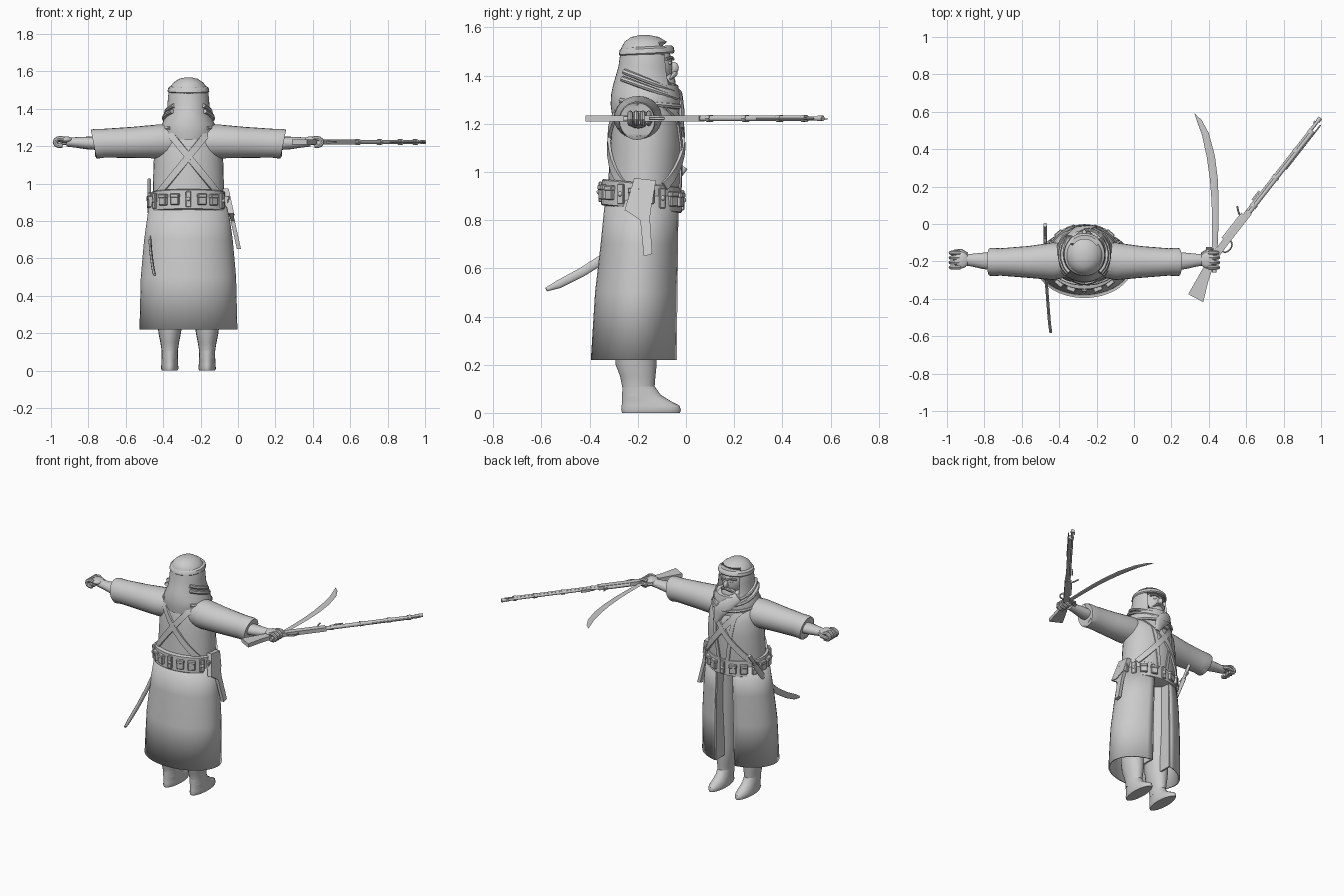
import bpy, bmesh
from math import sin, cos, pi, sqrt, radians
from mathutils import Vector, Matrix

if "Cube" in bpy.data.objects:
    bpy.data.objects.remove(bpy.data.objects["Cube"])

CX, CY = -0.265, -0.17
UP = Vector((0, 0, 1))
grey = bpy.data.materials.new("plain_grey")
grey.use_nodes = True
grey.diffuse_color = (0.6, 0.6, 0.6, 1)
grey.node_tree.nodes["Principled BSDF"].inputs["Base Color"].default_value = (0.6, 0.6, 0.6, 1)


def finish(name, bm, angle=40):
    bmesh.ops.recalc_face_normals(bm, faces=bm.faces)
    me = bpy.data.meshes.new(name)
    bm.to_mesh(me)
    bm.free()
    me.materials.append(grey)
    for p in me.polygons:
        p.use_smooth = True
    me.set_sharp_from_angle(angle=radians(angle))
    ob = bpy.data.objects.new(name, me)
    bpy.context.collection.objects.link(ob)
    return ob


def skin(name, rings, closed=True, caps=True):
    """Bridge rings of points into a surface."""
    bm = bmesh.new()
    rows = [[bm.verts.new(p) for p in r] for r in rings]
    n = len(rows[0])
    for a, b in zip(rows, rows[1:]):
        for i in range(n if closed else n - 1):
            j = (i + 1) % n
            bm.faces.new((a[i], a[j], b[j], b[i]))
    if caps:
        bm.faces.new(rows[0])
        bm.faces.new(rows[-1])
    return finish(name, bm)


def loft(name, rings, n=32, cx=CX, tilt=0, gap=0, caps=True, shape=None):
    """Stack ellipses (z, centre y, radius x, radius y); gap opens the +y side."""
    out = []
    for z, cy, rx, ry in rings:
        row = []
        for i in range(n):
            a = pi / 2 + (gap + (2 * pi - 2 * gap) * i / (n - 1) if gap else 2 * pi * i / n)
            x, y = rx * cos(a), ry * sin(a)
            if shape:
                x, y = shape(x, y, z)
            row.append((cx + x, cy + y, z + tilt * y))
        out.append(row)
    return skin(name, out, closed=not gap, caps=caps and not gap)


def sweep(name, pts, w, t, up=UP, n=12):
    """Sweep an ellipse (or a rectangle when n is 4) along a path."""
    pts = [Vector(p) for p in pts]
    k = len(pts)
    w = w if isinstance(w, list) else [w] * k
    t = t if isinstance(t, list) else [t] * k
    rings = []
    for i, p in enumerate(pts):
        tan = (pts[min(i + 1, k - 1)] - pts[max(i - 1, 0)]).normalized()
        u = up(p) if callable(up) else Vector(up)
        side = tan.cross(u).normalized()
        u = side.cross(tan)
        f, off = (sqrt(2), pi / 4) if n == 4 else (1, 0)
        rings.append([p + side * w[i] * f * cos(off + 2 * pi * j / n)
                      + u * t[i] * f * sin(off + 2 * pi * j / n) for j in range(n)])
    return skin(name, rings)


def plate(name, outline, thick, mat):
    """Extrude a flat outline, centred on its plane, then place it."""
    r = [[mat @ Vector((x, y, s * thick / 2)) for x, y in outline] for s in (-1, 1)]
    return skin(name, r)


def ball(name, loc, size, rot=Matrix()):
    bm = bmesh.new()
    bmesh.ops.create_uvsphere(bm, u_segments=20, v_segments=12, radius=1,
                              matrix=Matrix.Translation(loc) @ rot @ Matrix.Diagonal((*size, 1)))
    return finish(name, bm)


def box(name, loc, size, rot=Matrix()):
    bm = bmesh.new()
    bmesh.ops.create_cube(bm, size=1, matrix=Matrix.Translation(loc) @ rot @ Matrix.Diagonal((*size, 1)))
    bmesh.ops.bevel(bm, geom=bm.edges[:], offset=0.004, segments=1, affect='EDGES')
    return finish(name, bm, 30)


# Torso and open-fronted skirt
TORSO = [(0.84, -.18, .2, .15), (0.97, -.172, .19, .15), (1.1, -.165, .187, .15),
         (1.2, -.165, .18, .142), (1.27, -.172, .165, .118), (1.31, -.18, .12, .09), (1.34, -.18, .07, .07)]
loft("torso", TORSO)
skirt = loft("skirt", [(.22, -.2125, .257, .178), (.5, -.203, .25, .17), (.7, -.19, .232, .16),
                       (.9, -.18, .204, .15)], n=40, gap=0.3)
sol = skirt.modifiers.new("cloth", 'SOLIDIFY')
sol.thickness = 0.01
sol.offset = 0

# Folded skirt edges turning inward at the front
for s, side in ((-1, "right"), (1, "left")):
    path = [(CX + s * .073, -.043, .22), (CX + s * .07, -.04, .5), (CX + s * .062, -.038, .88)]
    sweep(side + "_skirt_fold", [Vector(p) - Vector((0, .045, 0)) for p in path], .006, .045, (0, 1, 0), 4)


def torso_at(z):
    for a, b in zip(TORSO, TORSO[1:]):
        if z <= b[0]:
            f = (z - a[0]) / (b[0] - a[0])
            return [a[i] + (b[i] - a[i]) * f for i in range(1, 4)]
    return TORSO[-1][1:]


def on_torso(dx, z, front, lift=0.008):
    cy, rx, ry = torso_at(z)
    return Vector((CX + dx, cy + front * (ry * sqrt(max(0, 1 - (dx / rx) ** 2)) + lift), z))


def outward(p):
    return Vector((p.x - CX, (p.y - CY) * 1.5, max(0, p.z - 1.22) * 2))


# Crossed shoulder straps, front and back
for s, side in ((-1, "right"), (1, "left")):
    half = [(s * (.165 - .275 * k / 10), .94 + .34 * k / 10) for k in range(11)]
    back = [on_torso(dx, z, -1) for dx, z in half]
    front = [on_torso(dx, z, 1) for dx, z in half]
    top = [Vector((CX - s * .115, CY - .01, 1.322))]
    sweep(side + "_strap", back + top + front[::-1], .018, .006, outward, 4)
    # Coat lapel
    sweep(side + "_lapel", [on_torso(s * (.03 + .05 * k / 8), .92 + .36 * k / 8, 1, .002)
                            for k in range(9)], .012, .005, outward, 4)

# Belt with buckles and pouches
loft("belt", [(.845, -.185, .2, .16), (.85, -.185, .208, .168), (.95, -.185, .202, .164),
              (.955, -.185, .194, .157)], tilt=-.1, n=40)
for i in range(18):
    a = 2 * pi * (i + .5) / 18
    x, y = .209 * cos(a), .17 * sin(a)
    rot = Matrix.Rotation(a - pi / 2, 4, 'Z')
    big = i % 3 != 1
    loc = (CX + x, -.185 + y, .9 - .1 * y)
    box("belt_pouch", loc, (.046, .024, .06) if big else (.03, .016, .085), rot)
    if big:
        box("pouch_flap", Vector(loc) + UP * .02, (.05, .032, .022), rot)
    else:
        ball("belt_stud", loc, (.012, .016, .012), rot)

# Legs and shoes
for s, side in ((-1, "right"), (1, "left")):
    loft(side + "_leg", [(.07, -.197, .043, .066), (.1, -.197, .042, .066), (.15, -.2, .05, .073),
                         (.2, -.207, .06, .085), (.28, -.21, .07, .088), (.55, -.19, .08, .09),
                         (.9, -.18, .085, .09)], n=20, cx=CX + s * .1)
    loft(side + "_shoe", [(0, -.145, .042, .12), (.012, -.145, .047, .124), (.03, -.147, .045, .12),
                          (.05, -.165, .044, .1), (.075, -.185, .043, .08), (.11, -.197, .043, .067)],
         n=24, cx=CX + s * .1)

# Arms, sleeves and gripping hands
for s, side in ((-1, "right"), (1, "left")):
    def arm(points):
        return [(CX + s * d, y, z) for d, y, z in points]
    sweep(side + "_sleeve", arm([(.08, -.19, 1.225), (.17, -.2, 1.225), (.3, -.203, 1.22),
                                 (.45, -.203, 1.216), (.495, -.203, 1.213), (.507, -.203, 1.212),
                                 (.5, -.203, 1.212), (.47, -.203, 1.212)]),
          [.09, .1, .085, .073, .076, .073, .062, .055],
          [.09, .09, .083, .077, .08, .077, .064, .055], n=24)
    sweep(side + "_forearm", arm([(.47, -.2, 1.215), (.54, -.197, 1.217), (.6, -.193, 1.22), (.65, -.19, 1.222)]),
          [.048, .044, .034, .03], [.036, .034, .028, .024], n=16)
    ball(side + "_palm", (CX + s * .66, -.193, 1.235), (.042, .045, .018))
    for k in range(4):
        y = -.232 + .026 * k
        curl = [(.684 + .03 * sin(a), y, 1.222 + .021 * cos(a)) for a in [-.7 + .6 * j for j in range(8)]]
        sweep(side + "_finger", arm(curl), .0125, .011, (0, 1, 0), 8)
    sweep(side + "_thumb", arm([(.63, -.165, 1.225), (.66, -.146, 1.22), (.695, -.15, 1.213), (.71, -.165, 1.207)]),
          [.014, .014, .013, .006], [.014, .013, .012, .006], n=8)


# Head cloth with a hollow for the face
def face_hollow(x, y, z):
    if y > 0 and abs(x) < .075 and 1.37 < z < 1.52:
        y *= .55
    return x, y


loft("head_cloth", [(1.235, -.165, .135, .142), (1.28, -.167, .152, .146), (1.32, -.168, .14, .143),
                    (1.36, -.168, .122, .135), (1.39, -.168, .114, .126), (1.44, -.166, .111, .114),
                    (1.485, -.165, .107, .109), (1.515, -.165, .098, .104), (1.54, -.167, .08, .088),
                    (1.56, -.17, .05, .058), (1.568, -.172, .015, .02)], n=40, shape=face_hollow)
loft("head_band", [(1.487, -.163, .106, .11), (1.493, -.163, .112, .116), (1.512, -.163, .108, .112),
                   (1.52, -.163, .097, .103)], tilt=.05)
for k in range(3):
    sweep("cloth_fold", [(CX + (.115 + .012 * k) * sin(a), -.165 + (.122 + .01 * k) * cos(a),
                          1.33 - .03 * k + .05 * (1 - cos(a)) * (1 if k < 2 else .3))
                         for a in [-2.4 + .3 * j for j in range(17)]], .016, .012,
          lambda p: Vector((0, 0, 1)), 8)
sweep("scarf_tail", [(CX - .08, -.07, 1.36), (CX - .03, -.025, 1.31), (CX + .03, -.018, 1.25), (CX + .05, -.02, 1.18)],
      [.03, .04, .04, .02], .012, (0, 1, 0), 10)

# Face
ball("face", (CX, -.14, 1.44), (.073, .085, .1))
ball("beard", (CX, -.085, 1.365), (.05, .042, .055))
ball("nose", (CX, -.052, 1.432), (.014, .022, .025))
for s, side in ((-1, "right"), (1, "left")):
    ball(side + "_eye", (CX + s * .03, -.07, 1.452), (.012, .01, .008))
    sweep(side + "_brow", [(CX + s * .008, -.055, 1.468), (CX + s * .035, -.06, 1.476),
                           (CX + s * .06, -.082, 1.468)], .008, .006, UP, 8)
    sweep(side + "_moustache", [(CX, -.046, 1.41), (CX + s * .025, -.05, 1.402), (CX + s * .045, -.066, 1.385)],
          [.013, .012, .004], [.01, .009, .004], UP, 8)

# Holstered pistol on the +x hip, leaning outward
lean = Matrix(((0, -.22, 1, .148), (1, 0, 0, 0), (0, 1, 0, 0), (0, 0, 0, 1)))
plate("holster", [(-.21, .97), (-.13, .96), (-.15, .81), (-.14, .66), (-.175, .65), (-.19, .8), (-.25, .84)],
      .022, lean)
plate("holster_cover", [(-.215, .975), (-.125, .965), (-.14, .87), (-.2, .83), (-.255, .84)], .032, lean)

# Sheathed sword on the -x hip
sweep("scabbard", [(-.475, -.06, .94), (-.475, -.13, .85), (-.473, -.22, .74), (-.468, -.32, .655),
                   (-.46, -.43, .585), (-.452, -.53, .533), (-.445, -.58, .512)],
      [.02, .02, .02, .02, .019, .017, .008], .008, (1, 0, 0), 10)
sweep("sword_grip", [(-.475, -.06, .94), (-.475, -.03, .985), (-.475, -.005, 1.02)], [.012, .013, .014], .01,
      (1, 0, 0), 10)
sweep("sword_guard", [(-.475, -.1, .93), (-.475, -.02, .965)], .007, .009, (1, 0, 0), 8)

# Drawn curved sabre
sweep("sabre_blade", [(.432, -.13, 1.22), (.435, 0, 1.22), (.434, .12, 1.22), (.427, .24, 1.22),
                      (.411, .36, 1.22), (.382, .48, 1.22), (.35, .55, 1.22), (.324, .59, 1.22)],
      [.015, .017, .019, .021, .022, .019, .013, .001], [.004] * 7 + [.001], UP, 8)
sweep("sabre_grip", [(.43, -.26, 1.22), (.43, -.2, 1.22), (.432, -.13, 1.22)], .012, .011, UP, 10)
sweep("sabre_guard", [(.385, -.132, 1.22), (.482, -.132, 1.22)], .008, .009, UP, 8)

# Rifle lying on its side: u runs along the barrel, v across it
gun = Matrix.Translation((.43, -.17, 1.222)) @ Matrix.Rotation(radians(52), 4, 'Z')


def along(name, u0, u1, v, w, t=None, n=10):
    return sweep(name, [gun @ Vector((u0, v, 0)), gun @ Vector((u1, v, 0))], w, t or w, UP, n)


plate("rifle_stock", [(-.248, -.016), (-.232, -.105), (-.12, -.055), (-.02, -.022), (.1, -.02), (.3, -.02),
                      (.3, .016), (.1, .018), (0, .016), (-.1, .006)], .026, gun)
along("rifle_fore_end", .28, .84, -.004, .012)
along("rifle_barrel", .15, .926, .008, .0085)
along("cleaning_rod", .6, .9, -.017, .004)
for u in (.33, .52, .7, .83):
    along("barrel_band", u, u + .02, 0, .019, .016)
along("bolt", .1, .27, .018, .011)
along("front_sight", .885, .9, .02, .003, .006, 4)
along("rear_sight", .36, .42, .024, .005, .008, 4)
along("muzzle_ring", .905, .93, .008, .012)
sweep("bolt_handle", [gun @ Vector(p) for p in ((.25, .018, 0), (.265, .045, .004), (.285, .068, .006))],
      .005, .005, UP, 8)
sweep("trigger_guard", [gun @ Vector((.08 + .035 * cos(a), -.02 - .025 * sin(a), 0))
                        for a in [pi * j / 8 for j in range(9)]], .004, .006, UP, 8)
